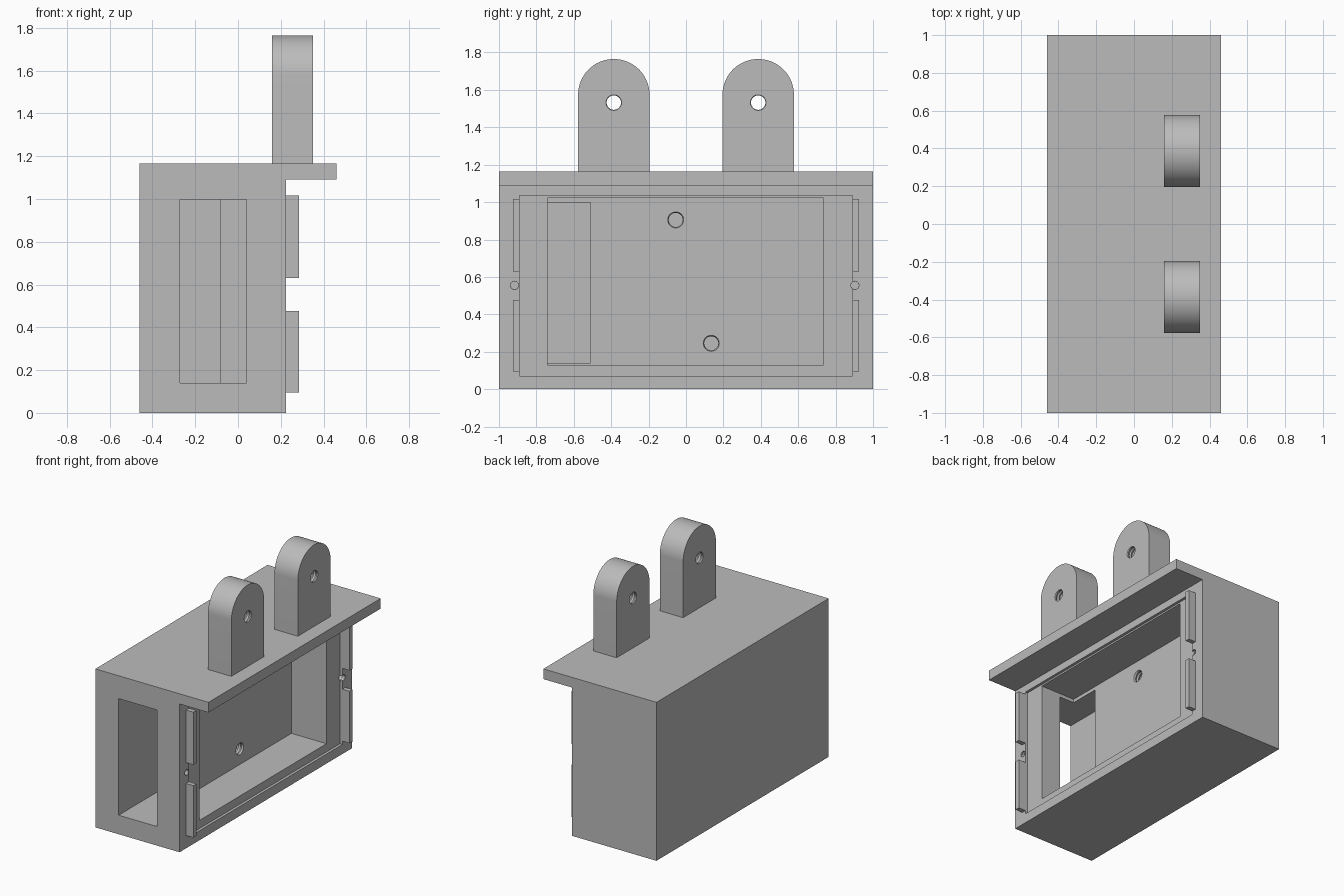
import bpy, bmesh
from math import pi, cos, sin, radians
from mathutils import Matrix, Vector

cube = bpy.data.objects.get("Cube")
if cube:
    bpy.data.objects.remove(cube, do_unlink=True)

grey = bpy.data.materials.new("plain grey")
grey.use_nodes = True
GREY = (0.5, 0.5, 0.5, 1)
grey.diffuse_color = GREY
grey.node_tree.nodes["Principled BSDF"].inputs["Base Color"].default_value = GREY


def finish(name, bm):
    bmesh.ops.recalc_face_normals(bm, faces=bm.faces)
    mesh = bpy.data.meshes.new(name)
    bm.to_mesh(mesh)
    bm.free()
    mesh.materials.append(grey)
    obj = bpy.data.objects.new(name, mesh)
    bpy.context.collection.objects.link(obj)
    return obj


def prism(name, points, sweep):
    """Extrude a closed outline of 3D points along a vector."""
    bm = bmesh.new()
    face = bm.faces.new([bm.verts.new(p) for p in points])
    made = bmesh.ops.extrude_face_region(bm, geom=[face])["geom"]
    bmesh.ops.translate(bm, vec=sweep, verts=[v for v in made if isinstance(v, bmesh.types.BMVert)])
    # the starting face stays as the end cap
    if not any(f.is_valid and len(f.edges) == len(points) for f in bm.faces):
        bm.faces.ensure_lookup_table()
    return finish(name, bm)


def box(name, x, y, z):
    outline = [(x[0], y[0], z[0]), (x[1], y[0], z[0]), (x[1], y[0], z[1]), (x[0], y[0], z[1])]
    return prism(name, outline, (0, y[1] - y[0], 0))


def thread_cutter(x0, x1, y, z, radius, pitch=0.025, sides=24):
    """Ridged rod along x, used to cut a threaded hole."""
    bm = bmesh.new()
    count = round((x1 - x0) / pitch) * 2
    rings = []
    for i in range(count + 1):
        r = radius * (0.88 if i % 2 else 1)
        x = x0 + (x1 - x0) * i / count
        rings.append([bm.verts.new((x, y + r * cos(2 * pi * k / sides), z + r * sin(2 * pi * k / sides)))
                      for k in range(sides)])
    for a, b in zip(rings, rings[1:]):
        for k in range(sides):
            n = (k + 1) % sides
            bm.faces.new((a[k], a[n], b[n], b[k]))
    bm.faces.new(rings[0])
    bm.faces.new(rings[-1])
    return finish("thread_cutter", bm)


def cut(target, cutter):
    mod = target.modifiers.new("cut", "BOOLEAN")
    mod.operation = "DIFFERENCE"
    mod.solver = "EXACT"
    mod.object = cutter
    bpy.context.view_layer.objects.active = target
    bpy.ops.object.modifier_apply(modifier=mod.name)
    bpy.data.objects.remove(cutter, do_unlink=True)


# Housing with overhanging lid
BACK, FACE, LIP, TOP = -0.46, 0.225, 0.46, 1.165
profile = [(BACK, 0), (FACE, 0), (FACE, 1.09), (LIP, 1.09), (LIP, TOP), (BACK, TOP)]
housing = prism("housing", [(x, -1, z) for x, z in profile], (0, 2, 0))

# Cover recess, main cavity and end window pocket
cut(housing, box("recess_cutter", (0.205, 0.3), (-0.89, 0.89), (0.07, 1.035)))
cut(housing, box("cavity_cutter", (-0.08, 0.3), (-0.74, 0.735), (0.13, 1.023)))
cut(housing, box("pocket_cutter", (-0.27, 0.04), (-1.1, -0.51), (0.14, 0.997)))

# Blind threaded holes in the cavity wall and beside the opening
for y, z in [(-0.055, 0.905), (0.135, 0.245)]:
    cut(housing, thread_cutter(-0.28, -0.055, y, z, 0.043))
for y in (-0.917, 0.903):
    cut(housing, thread_cutter(0.1, 0.25, y, 0.555, 0.024, 0.02))

# Locating rails on both sides of the opening
for side, sign in (("right", -1), ("left", 1)):
    for level, z in (("lower", (0.095, 0.477)), ("upper", (0.63, 1.017))):
        box(f"{side}_{level}_rail", (FACE - 0.005, 0.285), sorted((sign * 0.89, sign * 0.925)), z)

# Rounded mounting lugs with threaded through holes
HALF, ARCH = 0.191, 1.574
for side, y in (("right", -0.386), ("left", 0.386)):
    arc = [(0.16, y + HALF * cos(pi * k / 40), ARCH + HALF * sin(pi * k / 40)) for k in range(41)]
    outline = [(0.16, y - HALF, TOP - 0.005), (0.16, y + HALF, TOP - 0.005)] + arc
    lug = prism(f"{side}_lug", outline, (0.19, 0, 0))
    cut(lug, thread_cutter(0.13, 0.38, y, 1.532, 0.044))
    bpy.ops.object.select_all(action="DESELECT")
    lug.select_set(True)
    bpy.context.view_layer.objects.active = lug
    bpy.ops.object.shade_smooth_by_angle(angle=radians(25))
